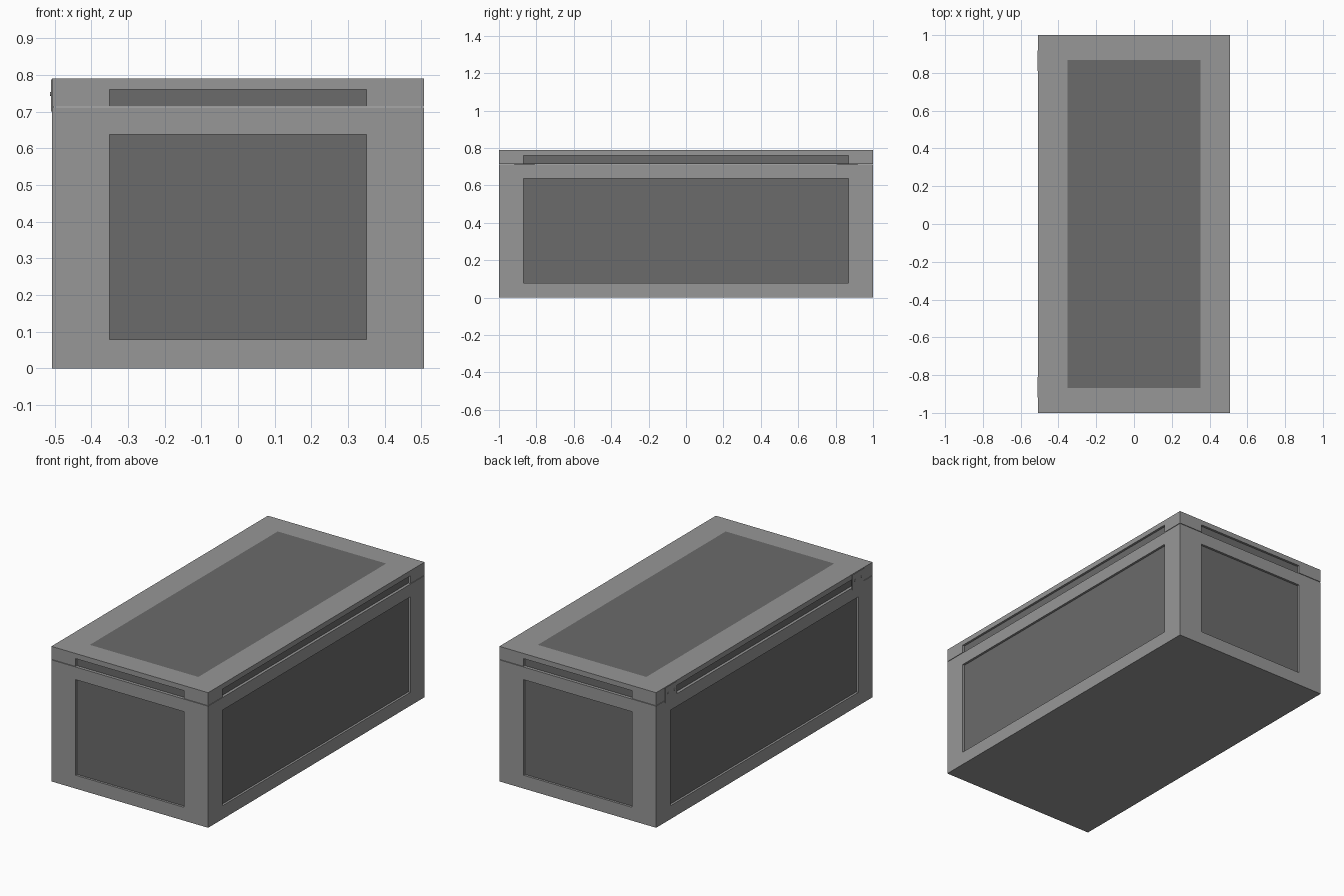
import bpy

if "Cube" in bpy.data.objects:
    bpy.data.objects.remove(bpy.data.objects["Cube"])

HX, HY = 0.507, 1.0            # outer half sizes
PX, PY = 0.351, 0.868          # panel half sizes
WALL, RECESS = 0.03, 0.013
SEAM_LOW, SEAM_HIGH, TOP = 0.711, 0.714, 0.79


def material(name, value):
    m = bpy.data.materials.new(name)
    m.diffuse_color = (value, value, value, 1)
    m.use_nodes = True
    m.node_tree.nodes["Principled BSDF"].inputs["Base Color"].default_value = m.diffuse_color
    return m


frame_mat = material("frame_grey", 0.31)
panel_mat = material("panel_dark_grey", 0.147)


def box(name, x, y, z, mat=None):
    """Box from (low, high) ranges on each axis."""
    bpy.ops.mesh.primitive_cube_add(size=1)
    ob = bpy.context.object
    ob.name = name
    ranges = (x, y, z)
    for v in ob.data.vertices:
        for i, (lo, hi) in enumerate(ranges):
            v.co[i] = lo if v.co[i] < 0 else hi
    if mat:
        ob.data.materials.append(mat)
    return ob


def cut(ob, x, y, z):
    """Subtract a box from an object."""
    cutter = box("cutter", x, y, z)
    cutter.hide_render = True
    mod = ob.modifiers.new("cut", 'BOOLEAN')
    mod.operation, mod.solver, mod.object = 'DIFFERENCE', 'EXACT', cutter
    bpy.context.view_layer.objects.active = ob
    bpy.ops.object.modifier_apply(modifier=mod.name)
    bpy.data.objects.remove(cutter, do_unlink=True)


def sunk_panels(prefix, z):
    """Four panels set back from the frame's outer faces."""
    for s, side in ((-1, "left"), (1, "right")):
        xs = sorted((s * (HX - WALL), s * (HX - RECESS)))
        box(prefix + "_panel_" + side, xs, (-PY, PY), z, panel_mat)
    for s, side in ((-1, "front"), (1, "back")):
        ys = sorted((s * (HY - WALL), s * (HY - RECESS)))
        box(prefix + "_panel_" + side, (-PX, PX), ys, z, panel_mat)


# Chest body: hollow, with a window in each side
body = box("body_frame", (-HX, HX), (-HY, HY), (0, SEAM_LOW), frame_mat)
cut(body, (-HX + WALL, HX - WALL), (-HY + WALL, HY - WALL), (WALL, 1))
cut(body, (-2, 2), (-PY, PY), (0.078, 0.637))
cut(body, (-PX, PX), (-2, 2), (0.078, 0.637))
sunk_panels("body", (0.078, 0.637))

# Lid: shallow shell, side windows open along the bottom edge
lid = box("lid_frame", (-HX, HX), (-HY, HY), (SEAM_HIGH, TOP), frame_mat)
cut(lid, (-HX + WALL, HX - WALL), (-HY + WALL, HY - WALL), (0.6, 0.768))
cut(lid, (-2, 2), (-PY, PY), (0.6, 0.76))
cut(lid, (-PX, PX), (-2, 2), (0.6, 0.76))
cut(lid, (-PX, PX), (-PY, PY), (0.7, 1))
sunk_panels("lid", (SEAM_HIGH, 0.76))
box("lid_panel_top", (-PX, PX), (-PY, PY), (0.768, TOP), panel_mat)

# Two hinges on the left side, bridging the seam, with small screws
for s, side in ((-1, "front"), (1, "back")):
    ys = sorted((s * 0.81, s * 0.918))
    box("hinge_" + side, (-HX - 0.003, -HX + 0.004), ys, (0.70, 0.787), frame_mat)
    for d in (-0.03, 0.03):
        bpy.ops.mesh.primitive_cylinder_add(
            vertices=12, radius=0.006, depth=0.004,
            location=(-HX - 0.003, s * 0.864 + d, 0.748), rotation=(0, 1.5707963, 0))
        bpy.context.object.name = "hinge_screw_" + side
        bpy.context.object.data.materials.append(frame_mat)
